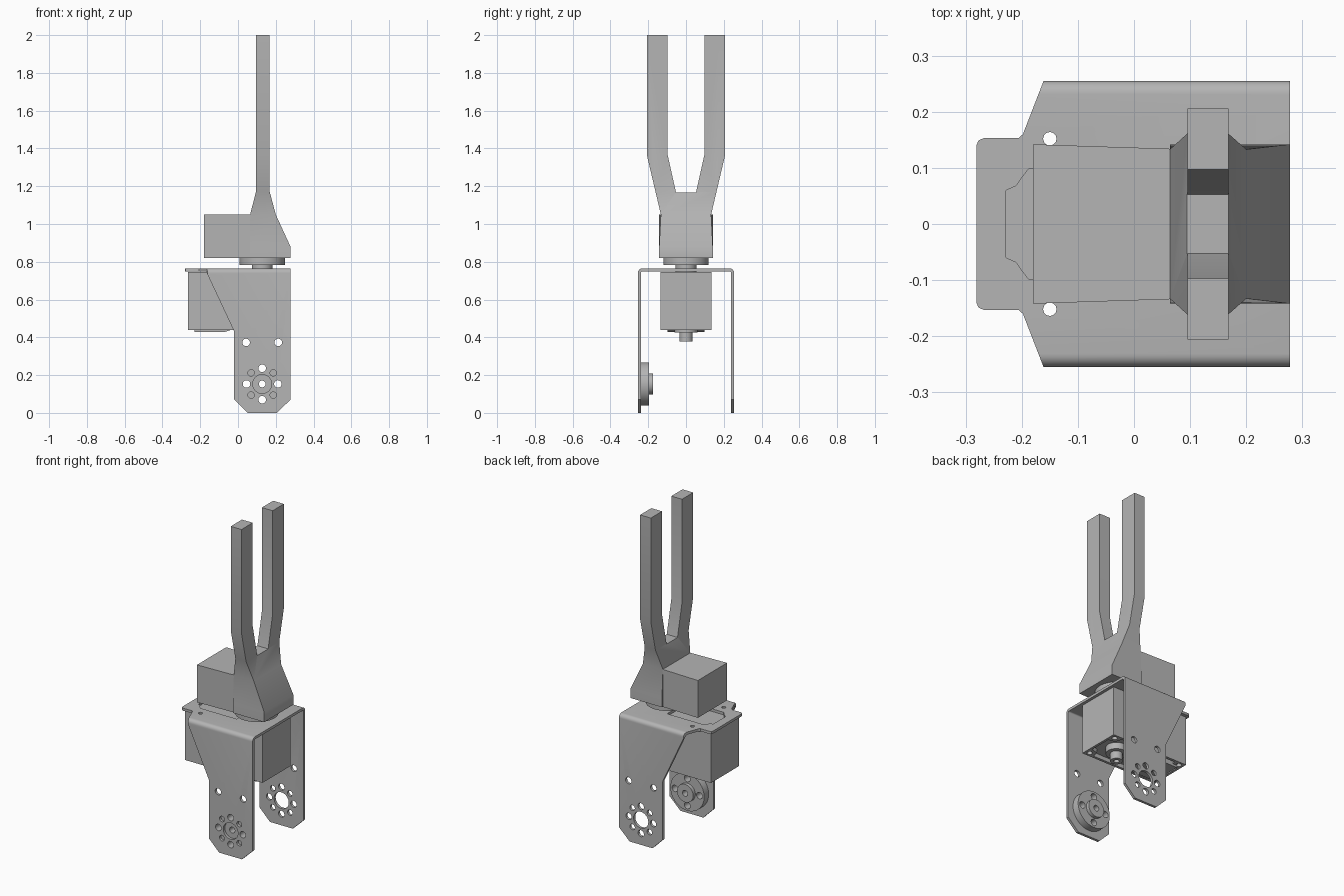
import bpy, bmesh, math
from mathutils import Vector

if "Cube" in bpy.data.objects:
    bpy.data.objects.remove(bpy.data.objects["Cube"])

grey = bpy.data.materials.new("plain_grey")
grey.use_nodes = True
colour = (0.46, 0.46, 0.46, 1)
grey.diffuse_color = colour
grey.node_tree.nodes["Principled BSDF"].inputs["Base Color"].default_value = colour

# Placement of a profile (u, v) swept along an axis at distance w
PLACE = {"x": lambda u, v, w: (w, u, v),
         "y": lambda u, v, w: (u, w, v),
         "z": lambda u, v, w: (u, v, w)}


def prisms(name, profiles, axis, lo, hi):
    """One object made of profiles swept from lo to hi along an axis."""
    bm = bmesh.new()
    for points in profiles:
        low = [bm.verts.new(PLACE[axis](u, v, lo)) for u, v in points]
        high = [bm.verts.new(PLACE[axis](u, v, hi)) for u, v in points]
        bm.faces.new(low)
        bm.faces.new(high[::-1])
        for i in range(len(low)):
            j = (i + 1) % len(low)
            bm.faces.new((low[j], low[i], high[i], high[j]))
    bmesh.ops.recalc_face_normals(bm, faces=bm.faces)
    mesh = bpy.data.meshes.new(name)
    bm.to_mesh(mesh)
    bm.free()
    mesh.materials.append(grey)
    obj = bpy.data.objects.new(name, mesh)
    bpy.context.collection.objects.link(obj)
    return obj


def circle(u, v, r, n=32):
    return [(u + r * math.cos(math.tau * i / n), v + r * math.sin(math.tau * i / n))
            for i in range(n)]


def rect(u0, u1, v0, v1):
    return [(u0, v0), (u1, v0), (u1, v1), (u0, v1)]


def mirror_v(half):
    return half + [(u, -v) for u, v in reversed(half)]


def mirror_u(half):
    return half + [(-u, v) for u, v in reversed(half)]


def combine(obj, tool, operation):
    """Apply a boolean and discard the tool."""
    mod = obj.modifiers.new("cut", "BOOLEAN")
    mod.operation, mod.object, mod.solver = operation, tool, "EXACT"
    deps = bpy.context.evaluated_depsgraph_get()
    mesh = bpy.data.meshes.new_from_object(obj.evaluated_get(deps))
    obj.modifiers.clear()
    obj.data = mesh
    bpy.data.objects.remove(tool)


AXIS_X, HORN_Z = 0.128, 0.153
ring = [(AXIS_X + 0.083 * math.cos(k * math.pi / 4), HORN_Z + 0.083 * math.sin(k * math.pi / 4))
        for k in range(8)]

# Folded bracket: channel section trimmed by side and top outlines
T, W, TOP, R = 0.016, 0.255, 0.765, 0.024


def corner(r):
    return [(W - R + r * math.sin(a), TOP - R + r * math.cos(a))
            for a in (math.pi / 2 * (1 - i / 6) for i in range(7))]


outer = [(W, -0.1)] + corner(R)
inner = [(W - T, -0.1)] + corner(R - T)
channel = mirror_u(outer) + mirror_u(inner)[::-1]
bracket = prisms("folded_bracket", [channel], "x", -0.4, 0.4)
side = [(-0.3, 0.74), (-0.3, 0.9), (0.278, 0.9), (0.278, 0.07), (0.205, 0),
        (0.05, 0), (-0.02, 0.07), (-0.02, 0.43), (-0.165, 0.74)]
combine(bracket, prisms("side_outline", [side], "y", -0.5, 0.5), "INTERSECT")
plan = mirror_v([(-0.281, 0.14), (-0.277, 0.149), (-0.268, 0.153), (-0.206, 0.153),
                 (-0.198, 0.16), (-0.16, 0.258), (0.35, 0.258)])
combine(bracket, prisms("top_outline", [plan], "z", -0.5, 1), "INTERSECT")
holes = [circle(AXIS_X, HORN_Z, 0.05)]
holes += [circle(u, v, 0.017 if k % 2 else 0.02, 20) for k, (u, v) in enumerate(ring)]
holes += [circle(AXIS_X + s * 0.085, 0.373, 0.02, 20) for s in (-1, 1)]
combine(bracket, prisms("side_holes", holes, "y", -0.4, 0.4), "DIFFERENCE")
opening = mirror_v([(-0.228, 0.06), (-0.21, 0.068), (-0.198, 0.085), (-0.188, 0.098),
                    (0.06, 0.098)])
screws = [circle(-0.15, s * 0.152, 0.012, 12) for s in (-1, 1)]
combine(bracket, prisms("top_holes", [opening] + screws, "z", 0.7, 0.8), "DIFFERENCE")

# Idler horn on the inside of the front plate
through = [circle(AXIS_X, HORN_Z, 0.018, 20)]
for name, r, lo, hi in (("idler_disc", 0.115, -0.239, -0.195), ("idler_hub", 0.055, -0.195, -0.174)):
    part = prisms(name, [circle(AXIS_X, HORN_Z, r, 48)], "y", lo, hi)
    cuts = through + ([circle(u, v, 0.02, 20) for u, v in ring[::2]] if r > 0.1 else [])
    combine(part, prisms("horn_holes", cuts, "y", -0.4, 0.4), "DIFFERENCE")

# Motor case with a recessed underside
X0, X1, BASE = -0.265, 0.262, 0.44
case = prisms("motor_case", [rect(X0, X1, -0.136, 0.136)], "z", BASE, 0.747)
recess = mirror_v([(X0 + 0.015, 0.07), (X0 + 0.06, 0.08), (X0 + 0.07, 0.12),
                   (X1 - 0.07, 0.12), (X1 - 0.06, 0.08), (X1 - 0.015, 0.07)])
combine(case, prisms("recess", [recess], "z", 0.4, BASE + 0.025), "DIFFERENCE")
corner_holes = [circle(x, s * 0.108, 0.016, 16) for x in (X0 + 0.03, X1 - 0.03) for s in (-1, 1)]
combine(case, prisms("corner_holes", corner_holes, "z", 0.4, BASE + 0.05), "DIFFERENCE")
cover = [(-0.23, BASE + 0.03), (-0.23, 0.427), (-0.075, 0.427), (-0.035, BASE),
         (-0.035, BASE + 0.03)]
prisms("motor_cover", [cover], "y", -0.098, 0.098)
prisms("motor_boss", [circle(AXIS_X, 0, 0.06)], "z", 0.425, BASE + 0.03)
boss = prisms("motor_lower_shaft", [circle(AXIS_X, 0, 0.035)], "z", 0.378, 0.43)
combine(boss, prisms("shaft_hole", [circle(AXIS_X, 0, 0.016, 20)], "z", 0.3, 0.42), "DIFFERENCE")

# Output shaft and horn above the bracket
prisms("output_shaft", [circle(AXIS_X, 0, 0.055)], "z", 0.74, 0.785)
prisms("output_horn", [circle(AXIS_X, 0, 0.12, 48)], "z", 0.782, 0.82)

# Forked arm: front outline crossed with the side outline
front = [(0.064, 0.82), (0.278, 0.82), (0.278, 0.88), (0.2, 1.05), (0.168, 1.17),
         (0.168, 2), (0.095, 2), (0.095, 1.17), (0.064, 1.05)]
fork_half = [(0.142, 0.82), (0.142, 0.88), (0.133, 1.05), (0.206, 1.36), (0.206, 2),
             (0.097, 2), (0.097, 1.365), (0.053, 1.167)]
arm = prisms("forked_arm", [front], "y", -0.4, 0.4)
combine(arm, prisms("fork_outline", [mirror_u(fork_half)], "x", -0.4, 0.4), "INTERSECT")

# Block at the back of the arm
block = mirror_v([(-0.18, 0.142), (0.066, 0.134)])
prisms("arm_block", [block], "z", 0.82, 1.05)

# Smooth the round walls, keep edges crisp
bpy.ops.object.select_all(action="DESELECT")
for obj in bpy.context.collection.objects:
    if obj.type == "MESH" and grey.name in obj.data.materials:
        obj.select_set(True)
        bpy.context.view_layer.objects.active = obj
bpy.ops.object.shade_smooth_by_angle(angle=math.radians(25))
